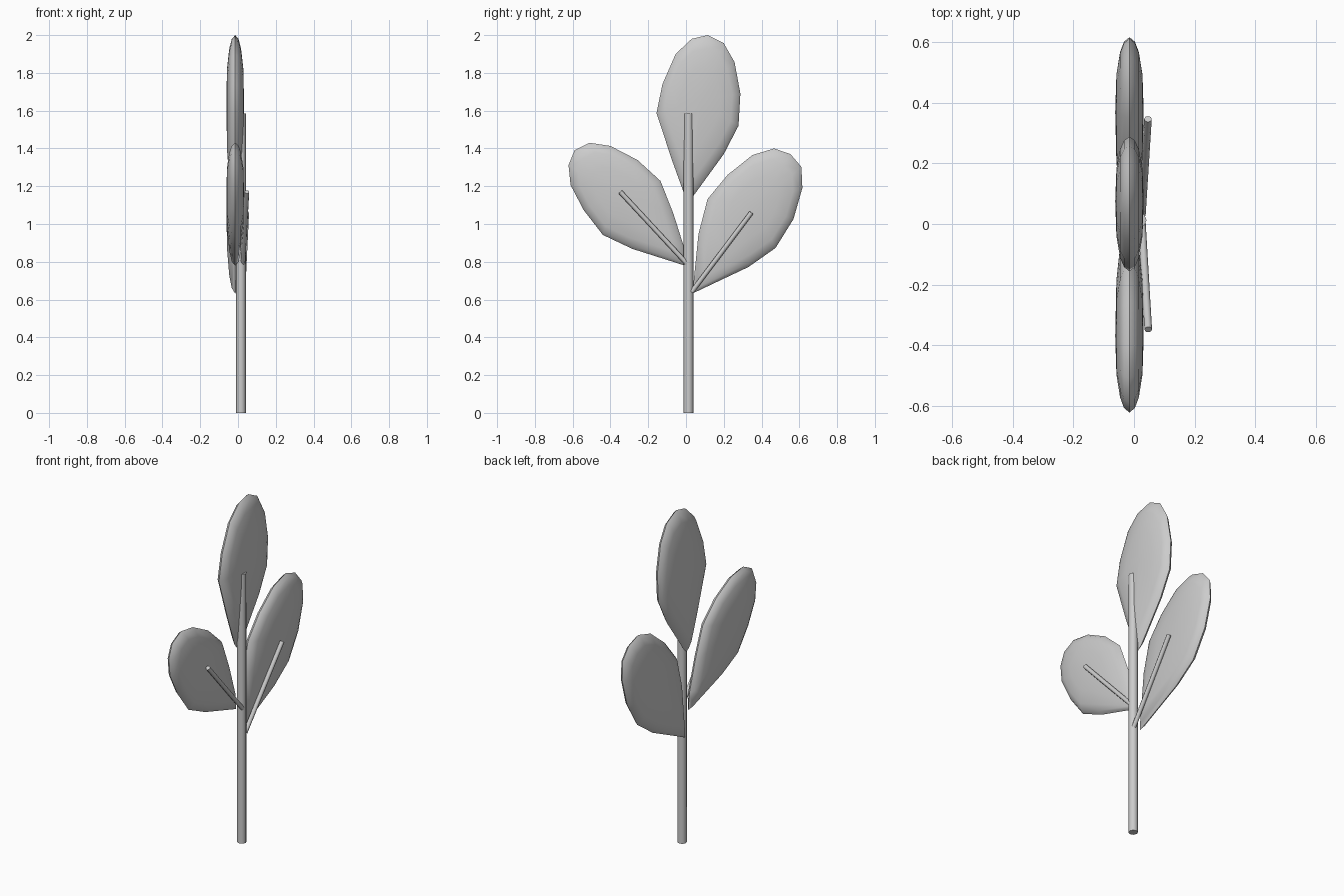
import bpy, bmesh
from mathutils import Vector

if "Cube" in bpy.data.objects:
    bpy.data.objects.remove(bpy.data.objects["Cube"])

LEAF_X = -0.015


def finish(name, bm, angle):
    bmesh.ops.recalc_face_normals(bm, faces=bm.faces)
    me = bpy.data.meshes.new(name)
    bm.to_mesh(me)
    bm.free()
    ob = bpy.data.objects.new(name, me)
    bpy.context.collection.objects.link(ob)
    bpy.ops.object.select_all(action='DESELECT')
    ob.select_set(True)
    bpy.context.view_layer.objects.active = ob
    bpy.ops.object.shade_smooth_by_angle(angle=angle)
    return ob


def rod(name, a, b, r, sides=8):
    a, b = Vector(a), Vector(b)
    d = b - a
    bm = bmesh.new()
    bmesh.ops.create_cone(bm, cap_ends=True, segments=sides,
                          radius1=r, radius2=r, depth=d.length)
    m = d.to_track_quat('Z', 'Y').to_matrix().to_4x4()
    m.translation = (a + b) / 2
    bm.transform(m)
    return finish(name, bm, 0.9)


def leaf(name, outline, centre):
    """Lens-shaped leaf: outline rings shrink to the centre while rising on both sides."""
    bm = bmesh.new()
    c = Vector(centre)

    def ring(s, x):
        return [bm.verts.new((LEAF_X + x, *(c + (Vector(p) - c) * s))) for p in outline]

    n = len(outline)
    rim = ring(1, 0)
    for side in (1, -1):
        prev = rim
        for s, t in ((0.94, 0.018), (0.8, 0.031), (0.5, 0.043)):
            cur = ring(s, t * side)
            for i in range(n):
                j = (i + 1) % n
                bm.faces.new((prev[i], prev[j], cur[j], cur[i]))
            prev = cur
        tip = bm.verts.new((LEAF_X + 0.047 * side, *c))
        for i in range(n):
            bm.faces.new((prev[i], prev[(i + 1) % n], tip))
    return finish(name, bm, 0.9)


# Stem and side twigs
rod("stem", (0.016, 0.013, 0), (0.016, 0.013, 1.585), 0.0255)
rod("left_twig", (0.026, 0.005, 0.79), (0.047, -0.348, 1.17), 0.0125)
rod("right_twig", (0.026, 0.03, 0.64), (0.046, 0.346, 1.06), 0.0125)

# Leaves, outlined in the y-z plane starting at the base
leaf("top_leaf", [
    (0.015, 1.13), (0.04, 1.15), (0.20, 1.37), (0.278, 1.52), (0.288, 1.69), (0.257, 1.857),
    (0.20, 1.957), (0.114, 2.0), (0.03, 1.98), (-0.055, 1.90), (-0.125, 1.74),
    (-0.156, 1.587), (-0.075, 1.34), (-0.01, 1.16)], (0.075, 1.65))
leaf("left_leaf", [
    (0.0, 0.778), (-0.283, 0.868), (-0.44, 0.942), (-0.542, 1.074), (-0.611, 1.206),
    (-0.622, 1.312), (-0.59, 1.39), (-0.51, 1.43), (-0.40, 1.413), (-0.257, 1.339),
    (-0.135, 1.228), (-0.066, 1.053), (-0.008, 0.87)], (-0.37, 1.17))
leaf("right_leaf", [
    (0.034, 0.632), (0.33, 0.772), (0.474, 0.873), (0.569, 1.026), (0.616, 1.19),
    (0.611, 1.302), (0.553, 1.37), (0.466, 1.40), (0.352, 1.365), (0.22, 1.26),
    (0.114, 1.132), (0.066, 0.947)], (0.37, 1.10))
